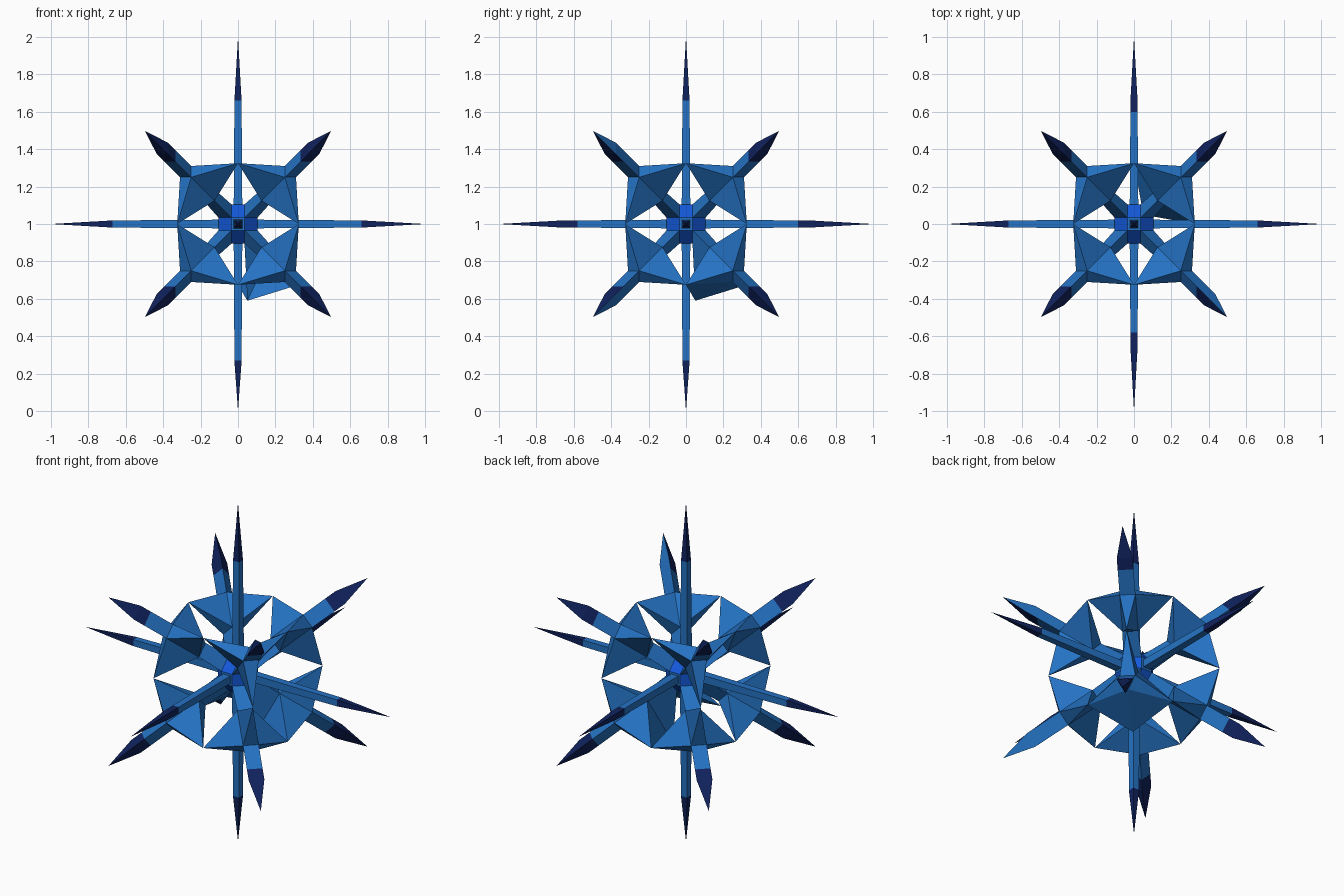
import bpy
import bmesh
from itertools import product
from mathutils import Vector

cube = bpy.data.objects.get("Cube")
if cube:
    bpy.data.objects.remove(cube, do_unlink=True)


def material(name, rgb):
    mat = bpy.data.materials.new(name)
    mat.use_nodes = True
    mat.diffuse_color = (*rgb, 1)
    mat.node_tree.nodes["Principled BSDF"].inputs["Base Color"].default_value = (*rgb, 1)
    return mat


MATERIALS = [
    material("mid blue", (0.018, 0.17, 0.55)),
    material("bright blue", (0.007, 0.10, 0.70)),
    material("navy", (0.005, 0.016, 0.11)),
]
MID, BRIGHT, NAVY = range(3)
CENTRE = Vector((0, 0, 1))
INNER, OUTER = 0.035, 0.105      # core corner coordinates
REACH = 0.325                    # fin tip coordinate


def finish(bm, name):
    bmesh.ops.recalc_face_normals(bm, faces=bm.faces)
    mesh = bpy.data.meshes.new(name)
    bm.to_mesh(mesh)
    bm.free()
    for mat in MATERIALS:
        mesh.materials.append(mat)
    obj = bpy.data.objects.new(name, mesh)
    obj.location = CENTRE
    bpy.context.collection.objects.link(obj)


def face(bm, verts, colour=MID):
    bm.faces.new(verts).material_index = colour


# Faceted core: the edge facets are bright
bm = bmesh.new()
for signs in product((-1, 1), repeat=3):
    for axis in range(3):
        bm.verts.new([s * (OUTER if i == axis else INNER) for i, s in enumerate(signs)])
bmesh.ops.convex_hull(bm, input=bm.verts)
bmesh.ops.dissolve_limit(bm, angle_limit=0.01, verts=bm.verts, edges=bm.edges)
for f in bm.faces:
    f.normal_update()
    if sum(abs(c) > 0.1 for c in f.normal) == 2:
        f.material_index = BRIGHT
finish(bm, "core")


# Long thin square spikes along the axes
def axis_spike(name, axis, sign, dark_start):
    bm = bmesh.new()
    taper = max(dark_start, 0.66)
    stations = [(0.10, 0.023), (dark_start, 0.019), (taper + 0.02, 0.018)]
    rings = []
    for dist, half in stations:
        ring = []
        for a, b in ((-1, -1), (1, -1), (1, 1), (-1, 1)):
            co = Vector((a * half, b * half, dist * sign))
            ring.append(bm.verts.new([co[(i - axis - 1) % 3] for i in range(3)]))
        rings.append(ring)
    tip = [0, 0, 0]
    tip[axis] = sign
    tip = bm.verts.new(tip)
    face(bm, rings[0])
    for i in range(4):
        j = (i + 1) % 4
        for n in range(2):
            low, high = rings[n], rings[n + 1]
            face(bm, (low[i], low[j], high[j], high[i]), NAVY if n else MID)
        face(bm, (rings[2][i], rings[2][j], tip), NAVY)
    finish(bm, name)


axis_spike("left_spike", 0, 1, 0.66)
axis_spike("right_spike", 0, -1, 0.67)
axis_spike("back_spike", 1, 1, 0.60)
axis_spike("front_spike", 1, -1, 0.58)
axis_spike("top_spike", 2, 1, 0.66)
axis_spike("bottom_spike", 2, -1, 0.73)


# Three-sided corner spokes with a fin drawn out of each side
def corner_spoke(name, signs):
    bm = bmesh.new()

    def ring(base, ridge):
        return [bm.verts.new([s * (ridge if i == k else base) for i, s in enumerate(signs)])
                for k in range(3)]

    root = ring(INNER, OUTER)
    notch = ring(0.125, 0.185)
    crown = ring(0.25, 0.31)
    band = ring(0.335, 0.395)
    shoulder = ring(0.375, 0.435)
    tip = bm.verts.new([0.498 * s for s in signs])
    # One spoke has a pulled-out lower corner
    if signs == (1, 1, -1):
        notch[2].co = (0.05, 0.05, -0.41)
    for k in range(3):
        i, j = (k + 1) % 3, (k + 2) % 3
        fin = bm.verts.new([0 if n == k else s * REACH for n, s in enumerate(signs)])
        face(bm, (root[i], root[j], notch[j], notch[i]))
        loop = (notch[i], notch[j], crown[j], crown[i])
        for n in range(4):
            face(bm, (loop[n], loop[(n + 1) % 4], fin))
        face(bm, (crown[i], crown[j], band[j], band[i]))
        plain = k == 1 and signs[0] > 0 > signs[1]
        end = MID if plain else NAVY
        face(bm, (band[i], band[j], shoulder[j], shoulder[i]), end)
        face(bm, (shoulder[i], shoulder[j], tip), end)
    finish(bm, name)


for sx, sy, sz in product((-1, 1), repeat=3):
    label = "_".join(("top" if sz > 0 else "bottom",
                      "back" if sy > 0 else "front",
                      "left" if sx > 0 else "right", "spoke"))
    corner_spoke(label, (sx, sy, sz))
